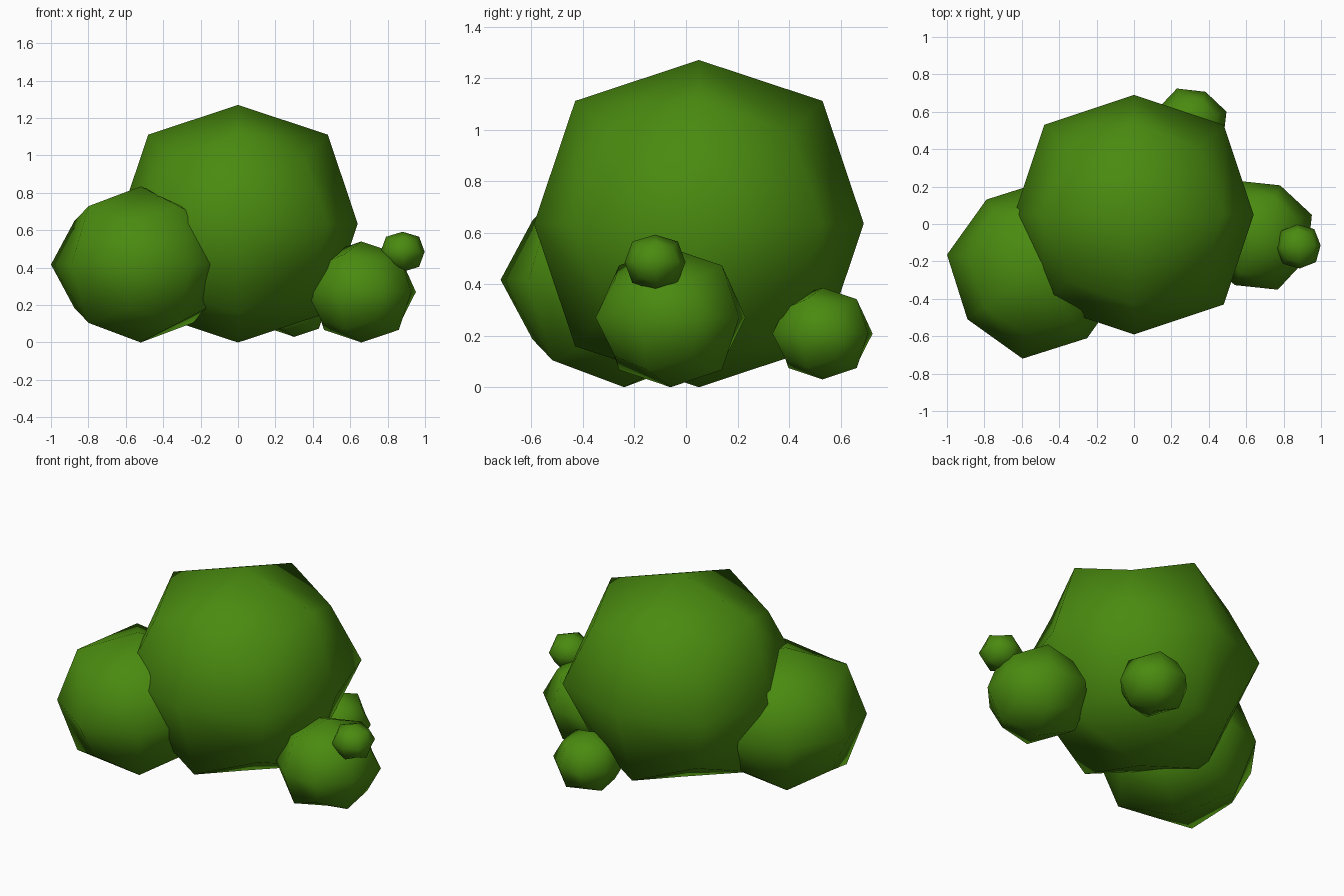
import bpy
import math

if "Cube" in bpy.data.objects:
    bpy.data.objects.remove(bpy.data.objects["Cube"])

# single leaf colour
leaf = bpy.data.materials.new("leaf green")
leaf.diffuse_color = (0.068, 0.255, 0.005, 1.0)
leaf.use_nodes = True
leaf.node_tree.nodes["Principled BSDF"].inputs["Base Color"].default_value = leaf.diffuse_color


def leaf_clump(name, centre, radius, half_height, turn):
    """Rounded clump: a cube subdivided once, turned about z and smooth shaded."""
    bpy.ops.mesh.primitive_cube_add(size=2, location=centre,
                                    rotation=(0, 0, math.radians(turn)))
    clump = bpy.context.object
    clump.name = name
    clump.scale = (radius, radius, half_height)
    subdivide = clump.modifiers.new("round", 'SUBSURF')
    subdivide.levels = subdivide.render_levels = 1
    subdivide.use_limit_surface = False
    clump.data.materials.append(leaf)
    bpy.ops.object.shade_smooth()
    return clump


# bush clumps, largest to smallest
leaf_clump("main_clump", (0, 0.05, 0.635), 0.64, 0.635, 0)
leaf_clump("left_clump", (-0.52, -0.24, 0.417), 0.458, 0.417, 36)
leaf_clump("right_clump", (0.66, -0.06, 0.27), 0.293, 0.27, -24.5)
leaf_clump("back_clump", (0.30, 0.53, 0.208), 0.195, 0.178, 65)
leaf_clump("small_clump", (0.88, -0.12, 0.485), 0.118, 0.107, 3)
